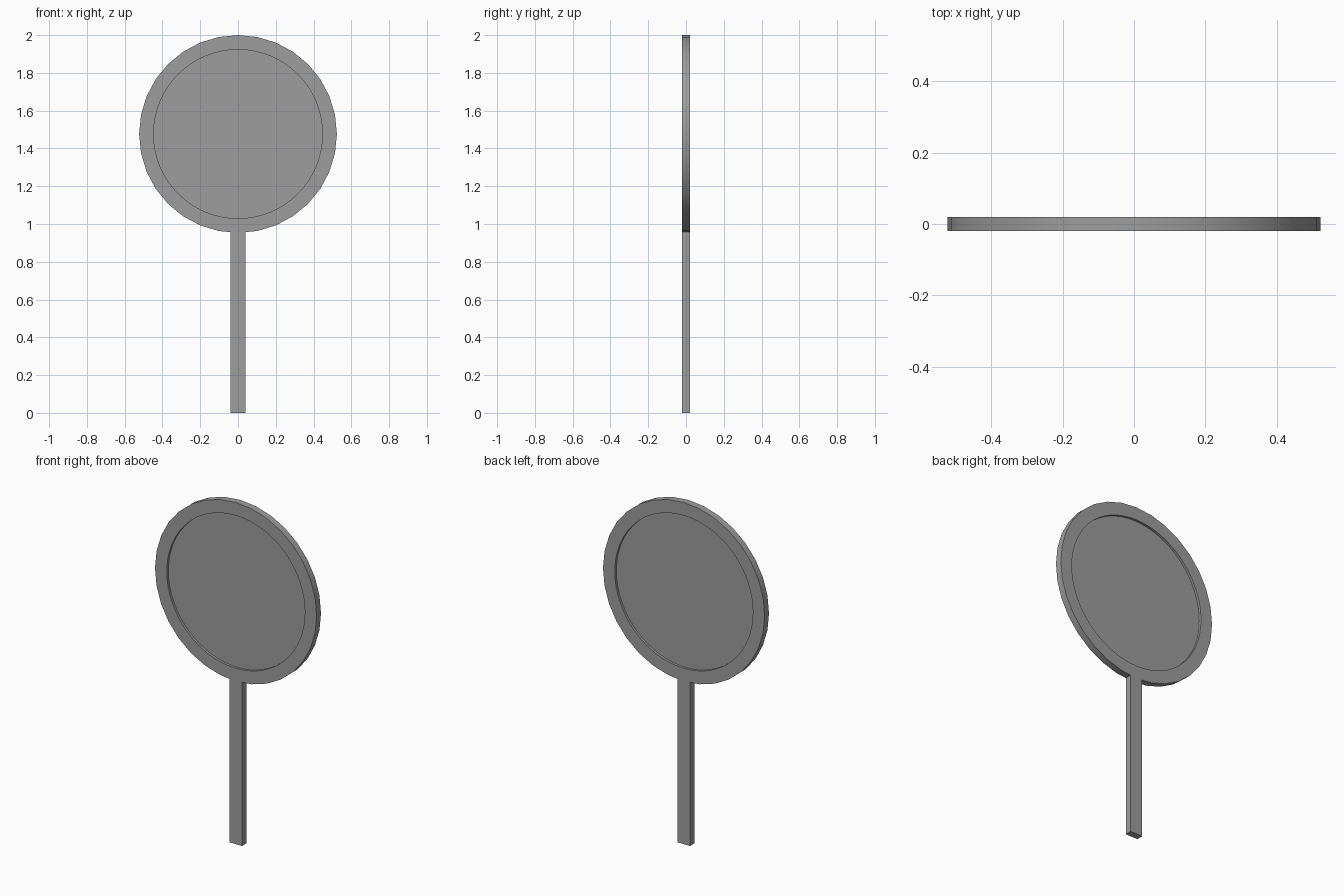
import bpy
import math

if "Cube" in bpy.data.objects:
    bpy.data.objects.remove(bpy.data.objects["Cube"])

RADIUS, CENTRE_Z, THICK = 0.5235, 1.4765, 0.04
RECESS_RADIUS, RECESS_DEPTH = 0.447, 0.014

# Dark grey shared by both parts
grey = bpy.data.materials.new("dark_grey")
grey.diffuse_color = (0.34, 0.34, 0.34, 1)
grey.use_nodes = True
grey.node_tree.nodes["Principled BSDF"].inputs["Base Color"].default_value = grey.diffuse_color


def disc(name, radius, depth, y, sides):
    """Upright cylinder facing along y, with one vertex straight up."""
    bpy.ops.mesh.primitive_cylinder_add(
        vertices=sides, radius=radius, depth=depth,
        location=(0, y, CENTRE_Z), rotation=(math.pi / 2, 0, 0))
    obj = bpy.context.object
    obj.name = name
    obj.data.materials.append(grey)
    bpy.ops.object.transform_apply(location=False, rotation=True, scale=True)
    return obj


# Round head, recessed on both faces inside a raised rim
head = disc("round_head", RADIUS, THICK, 0, 32)
for side in (-1, 1):
    cutter = disc("recess_cutter", RECESS_RADIUS, 2 * RECESS_DEPTH,
                  side * THICK / 2, 64)
    cut = head.modifiers.new("recess", 'BOOLEAN')
    cut.operation, cut.solver, cut.object = 'DIFFERENCE', 'EXACT', cutter
    bpy.ops.object.select_all(action='DESELECT')
    head.select_set(True)
    bpy.context.view_layer.objects.active = head
    bpy.ops.object.modifier_apply(modifier=cut.name)
    bpy.data.objects.remove(cutter)
bpy.ops.object.shade_smooth_by_angle(angle=math.radians(30))

# Straight flat handle, meeting the bottom of the rim
handle_top = CENTRE_Z - RADIUS + 0.004
bpy.ops.mesh.primitive_cube_add(size=1, location=(0, 0, handle_top / 2))
handle = bpy.context.object
handle.name = "handle"
handle.scale = (0.08, THICK, handle_top)
handle.data.materials.append(grey)
bpy.ops.object.transform_apply(location=False, rotation=False, scale=True)
